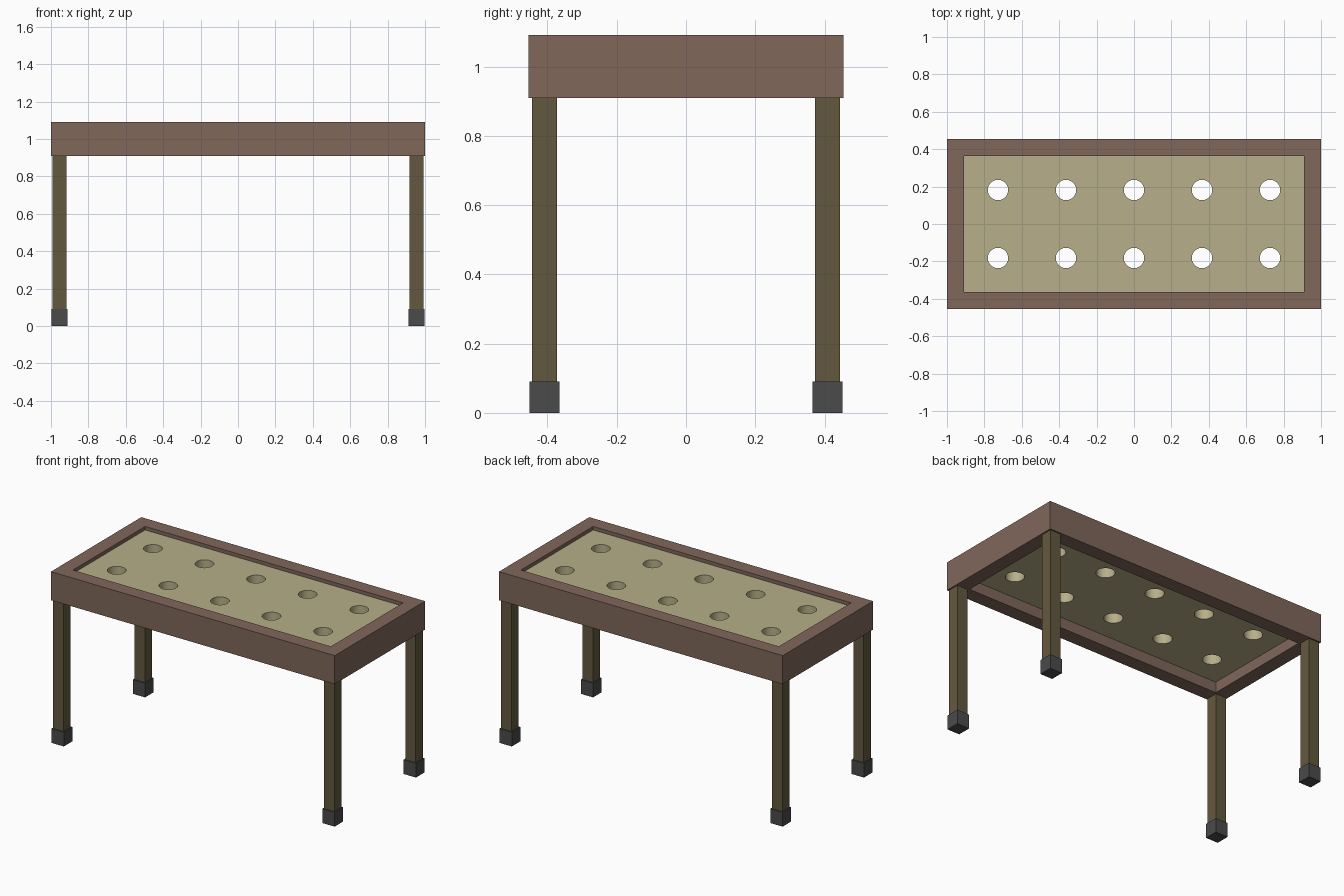
import bpy, bmesh, math
from mathutils import Matrix, Vector

if "Cube" in bpy.data.objects:
    bpy.data.objects.remove(bpy.data.objects["Cube"])

U = 1 / 11  # base module: frame thickness


def material(name, rgb):
    m = bpy.data.materials.new(name)
    m.diffuse_color = (*rgb, 1)
    m.use_nodes = True
    m.node_tree.nodes["Principled BSDF"].inputs["Base Color"].default_value = m.diffuse_color
    return m


def finish(name, bm, mat=None):
    me = bpy.data.meshes.new(name)
    bm.to_mesh(me)
    bm.free()
    ob = bpy.data.objects.new(name, me)
    bpy.context.collection.objects.link(ob)
    if mat:
        me.materials.append(mat)
    return ob


def box(name, centre, size, mat=None):
    bm = bmesh.new()
    bmesh.ops.create_cube(bm, size=1, matrix=Matrix.Translation(centre) @ Matrix.Diagonal((*size, 1)))
    return finish(name, bm, mat)


def cut(ob, cutter):
    # subtract the cutter, then discard it
    mod = ob.modifiers.new("cut", 'BOOLEAN')
    mod.operation = 'DIFFERENCE'
    mod.solver = 'EXACT'
    mod.object = cutter
    bpy.ops.object.select_all(action='DESELECT')
    bpy.context.view_layer.objects.active = ob
    ob.select_set(True)
    bpy.ops.object.modifier_apply(modifier=mod.name)
    bpy.data.objects.remove(cutter)
    bpy.ops.object.shade_smooth_by_angle(angle=math.radians(30))


frame_mat = material("frame_brown", (0.216, 0.136, 0.102))
panel_mat = material("panel_tan", (0.474, 0.429, 0.254))
leg_mat = material("leg_wood", (0.127, 0.098, 0.05))
foot_mat = material("foot_grey", (0.069, 0.069, 0.069))

# Rectangular frame with an open middle
frame = box("frame", (0, 0, 11 * U), (22 * U, 10 * U, 2 * U), frame_mat)
cut(frame, box("frame_cutter", (0, 0, 11 * U), (20 * U, 8 * U, 3 * U)))

# Recessed panel with two rows of five round holes
panel_z = 11.25 * U
panel = box("panel", (0, 0, panel_z), (20 * U, 8 * U, U), panel_mat)
holes = bmesh.new()
for i in range(-2, 3):
    for j in (-1, 1):
        bmesh.ops.create_cone(holes, cap_ends=True, segments=32, radius1=0.6 * U, radius2=0.6 * U,
                              depth=2 * U, matrix=Matrix.Translation((4 * U * i, 2 * U * j, panel_z)))
cut(panel, finish("hole_cutter", holes))

# Four corner legs with foot caps
for sx, side in ((-1, "left"), (1, "right")):
    for sy, end in ((-1, "front"), (1, "back")):
        x, y = sx * 10.5 * U, sy * 4.5 * U
        box(f"{end}_{side}_leg", (x, y, 5.25 * U), (0.8 * U, 0.8 * U, 9.5 * U), leg_mat)
        box(f"{end}_{side}_foot", (x, y, 0.5 * U), (0.95 * U, 0.95 * U, U), foot_mat)
